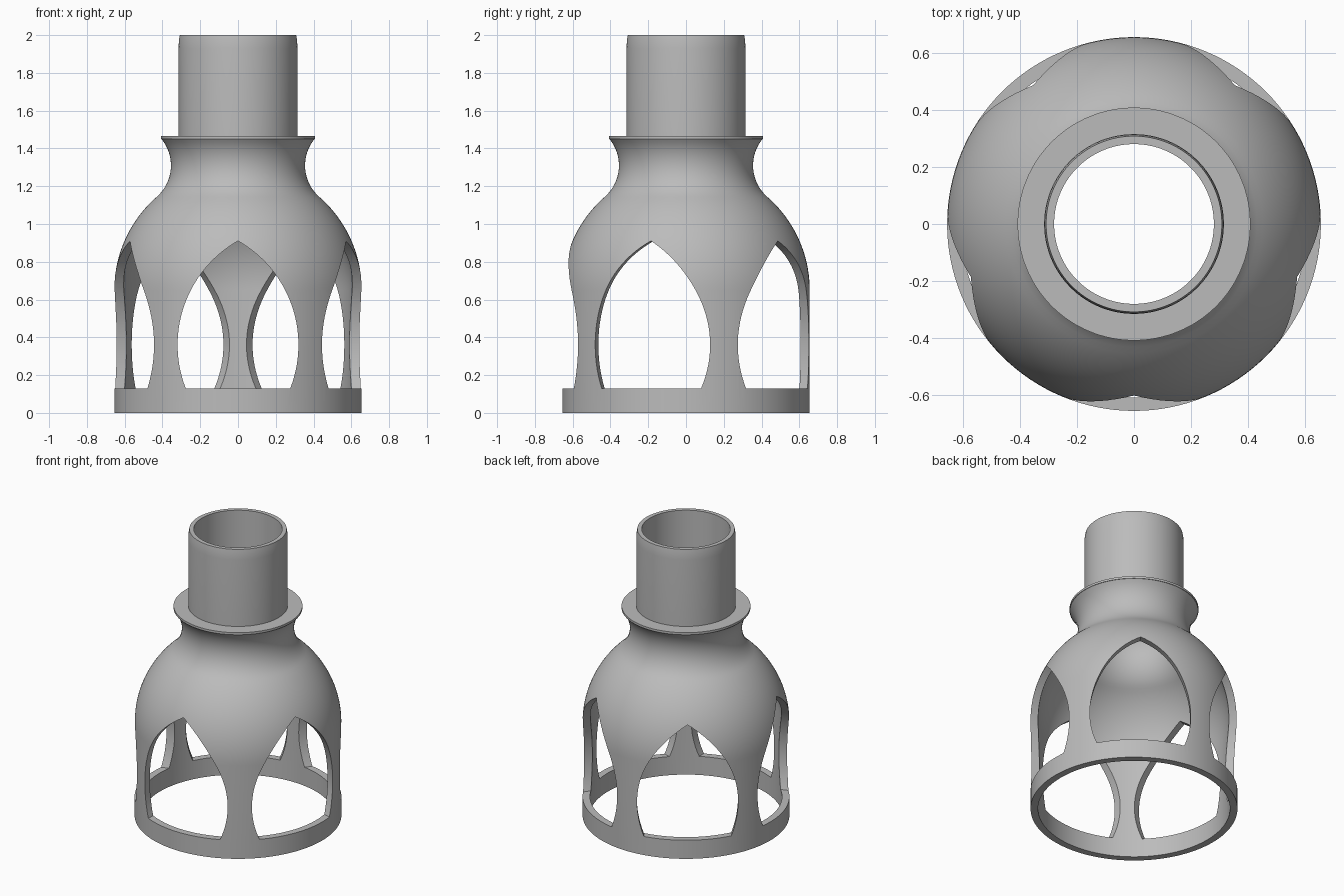
import bpy, bmesh, math
from mathutils import Matrix, Vector

cube = bpy.data.objects.get("Cube")
if cube:
    bpy.data.objects.remove(cube)

grey = bpy.data.materials.new("plain grey")
grey.use_nodes = True
COLOUR = (0.5, 0.5, 0.5, 1)
grey.diffuse_color = COLOUR
grey.node_tree.nodes["Principled BSDF"].inputs["Base Color"].default_value = COLOUR

R, WALL = 0.655, 0.047           # dome radius and wall thickness
DOME_Z, NECK_Z = 0.65, 1.31      # arc centre heights
NECK_X, NECK_R = 0.576, 0.221    # hollow neck arc
RING_TOP, COLLAR_Z = 0.13, 1.45
WINDOWS, SEGMENTS = 5, 128


def make_object(name, bm):
    bmesh.ops.recalc_face_normals(bm, faces=bm.faces)
    mesh = bpy.data.meshes.new(name)
    bm.to_mesh(mesh)
    bm.free()
    mesh.materials.append(grey)
    obj = bpy.data.objects.new(name, mesh)
    bpy.context.collection.objects.link(obj)
    return obj


def lathe(name, profile):
    """Revolve a closed (radius, height) profile around z."""
    bm = bmesh.new()
    rings = []
    for i in range(SEGMENTS):
        a = 2 * math.pi * i / SEGMENTS
        rings.append([bm.verts.new((r * math.cos(a), r * math.sin(a), z)) for r, z in profile])
    n = len(profile)
    for i in range(SEGMENTS):
        a, b = rings[i], rings[(i + 1) % SEGMENTS]
        for j in range(n):
            k = (j + 1) % n
            bm.faces.new((a[j], b[j], b[k], a[k]))
    return make_object(name, bm)


def arc(cx, cz, radius, start, end, steps):
    return [(cx + radius * math.cos(start + (end - start) * i / steps),
             cz + radius * math.sin(start + (end - start) * i / steps))
            for i in range(steps + 1)]


def wall_curve(offset):
    """Straight skirt, round dome and hollow neck, moved inward by offset."""
    join = math.atan2(NECK_Z - DOME_Z, NECK_X)
    neck_r = NECK_R + offset
    top = math.pi - math.asin((COLLAR_Z - NECK_Z) / neck_r)
    dome = arc(0, DOME_Z, R - offset, 0, join, 20)
    neck = arc(NECK_X, NECK_Z, neck_r, math.pi + join, top, 16)
    return [(R - offset, 0)] + dome + neck[1:]


# Pierced bell body with collar and tube, one continuous shell
collar_top = COLLAR_Z + 0.015
tube = [(0.408, COLLAR_Z), (0.408, collar_top), (0.315, collar_top),
        (0.315, 1.93), (0.313, 1.97), (0.308, 2.0), (0.28, 2.0), (0.28, COLLAR_Z)]
body = lathe("bell_body", wall_curve(0) + tube + wall_curve(WALL)[::-1])

# Pointed window outline from two mirrored arcs
MID_Z, ARC_C, ARC_R = 0.36, 0.313, 0.633
low = math.asin((RING_TOP - MID_Z) / ARC_R)
high = math.acos(ARC_C / ARC_R)
right = arc(-ARC_C, MID_Z, ARC_R, low, high, 28)
right[-1] = (0, right[-1][1])
outline = right + [(-x, z) for x, z in right[-2::-1]]

# Window cutters spaced evenly around the body
bm = bmesh.new()
for i in range(WINDOWS):
    turn = Matrix.Rotation(2 * math.pi * i / WINDOWS, 3, 'Z')
    inner, outer = [[bm.verts.new(turn @ Vector((x, y, z))) for x, z in outline]
                    for y in (-0.45, -0.9)]
    bm.faces.new(inner)
    bm.faces.new(outer[::-1])
    for j in range(len(outline)):
        k = (j + 1) % len(outline)
        bm.faces.new((inner[j], outer[j], outer[k], inner[k]))
cutter = make_object("window_cutter", bm)
cutter.hide_render = True

cut = body.modifiers.new("windows", 'BOOLEAN')
cut.operation = 'DIFFERENCE'
cut.solver = 'EXACT'
cut.object = cutter

bpy.ops.object.select_all(action='DESELECT')
body.select_set(True)
bpy.context.view_layer.objects.active = body
bpy.ops.object.modifier_apply(modifier=cut.name)
bpy.data.objects.remove(cutter)
bpy.ops.object.shade_smooth_by_angle(angle=math.radians(30))
